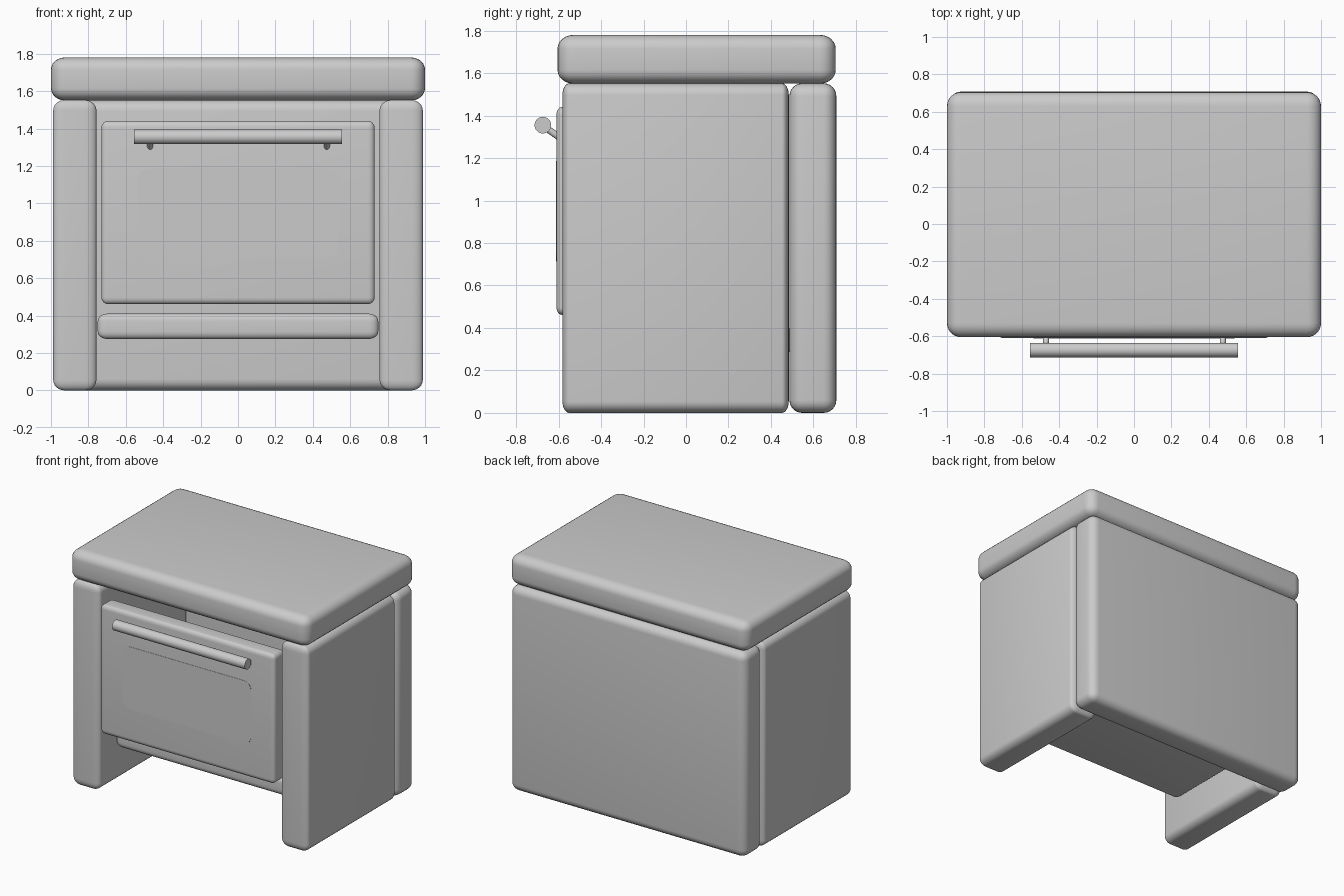
import bpy, bmesh, math
from mathutils import Vector, Matrix

if "Cube" in bpy.data.objects:
    bpy.data.objects.remove(bpy.data.objects["Cube"])


def add_mesh(name, bm, angle=35):
    bmesh.ops.recalc_face_normals(bm, faces=bm.faces)
    mesh = bpy.data.meshes.new(name)
    bm.to_mesh(mesh)
    bm.free()
    obj = bpy.data.objects.new(name, mesh)
    bpy.context.collection.objects.link(obj)
    bpy.ops.object.select_all(action='DESELECT')
    obj.select_set(True)
    bpy.context.view_layer.objects.active = obj
    bpy.ops.object.shade_smooth_by_angle(angle=math.radians(angle))
    return obj


def soft_box(name, lo, hi, radius):
    """Rounded block from corner lo to corner hi, with a rounding radius per axis."""
    lo, hi, r = Vector(lo), Vector(hi), Vector(radius)
    size = [(hi[i] - lo[i]) / r[i] for i in range(3)]
    bm = bmesh.new()
    bmesh.ops.create_cube(bm, size=1)
    bmesh.ops.scale(bm, vec=size, verts=bm.verts)
    bmesh.ops.bevel(bm, geom=bm.edges[:], offset=1, offset_type='OFFSET',
                    segments=6, profile=0.5, affect='EDGES')
    bmesh.ops.scale(bm, vec=r, verts=bm.verts)
    bmesh.ops.translate(bm, vec=(lo + hi) / 2, verts=bm.verts)
    return add_mesh(name, bm)


def rod(name, a, b, radius, sides=32):
    """Capped cylinder between two points."""
    a, b = Vector(a), Vector(b)
    axis = b - a
    matrix = Matrix.Translation((a + b) / 2) @ axis.to_track_quat('Z', 'Y').to_matrix().to_4x4()
    bm = bmesh.new()
    bmesh.ops.create_cone(bm, cap_ends=True, segments=sides, radius1=radius,
                          radius2=radius, depth=axis.length, matrix=matrix)
    return add_mesh(name, bm)


# Casing: worktop, back and two side panels
soft_box("worktop", (-1, -0.605, 1.55), (1, 0.705, 1.78), (0.075, 0.075, 0.065))
soft_box("back_panel", (-0.988, 0.487, 0), (0.988, 0.708, 1.552), (0.065, 0.06, 0.06))
for side, x0, x1 in (("left", -0.988, -0.757), ("right", 0.757, 0.988)):
    soft_box(side + "_panel", (x0, -0.582, 0), (x1, 0.484, 1.552), (0.06, 0.032, 0.055))

# Shelf under the oven
soft_box("lower_shelf", (-0.75, -0.4, 0.275), (0.75, 0.495, 0.41), (0.05, 0.03, 0.04))

# Oven door
soft_box("oven_door", (-0.73, -0.61, 0.462), (0.73, -0.48, 1.44), (0.035, 0.025, 0.035))

# Door window: thin plate with rounded corners
bm = bmesh.new()
hw, hh, r, zc = 0.537, 0.236, 0.06, 0.95
outline = []
for k, (sx, sz) in enumerate(((1, 1), (-1, 1), (-1, -1), (1, -1))):
    for i in range(9):
        t = math.pi / 2 * (k + i / 8)
        outline.append(bm.verts.new((sx * (hw - r) + r * math.cos(t), -0.612,
                                     zc + sz * (hh - r) + r * math.sin(t))))
face = bm.faces.new(outline)
back = bmesh.ops.extrude_face_region(bm, geom=[face], use_keep_orig=True)
bmesh.ops.translate(bm, vec=(0, 0.012, 0),
                    verts=[v for v in back["geom"] if isinstance(v, bmesh.types.BMVert)])
add_mesh("door_window", bm)

# Door handle and its slanted mounts
rod("handle_bar", (-0.555, -0.674, 1.355), (0.555, -0.674, 1.355), 0.039)
for side, x in (("left", -0.47), ("right", 0.475)):
    rod(side + "_handle_mount", (x, -0.67, 1.35), (x, -0.59, 1.293), 0.016, 16)
